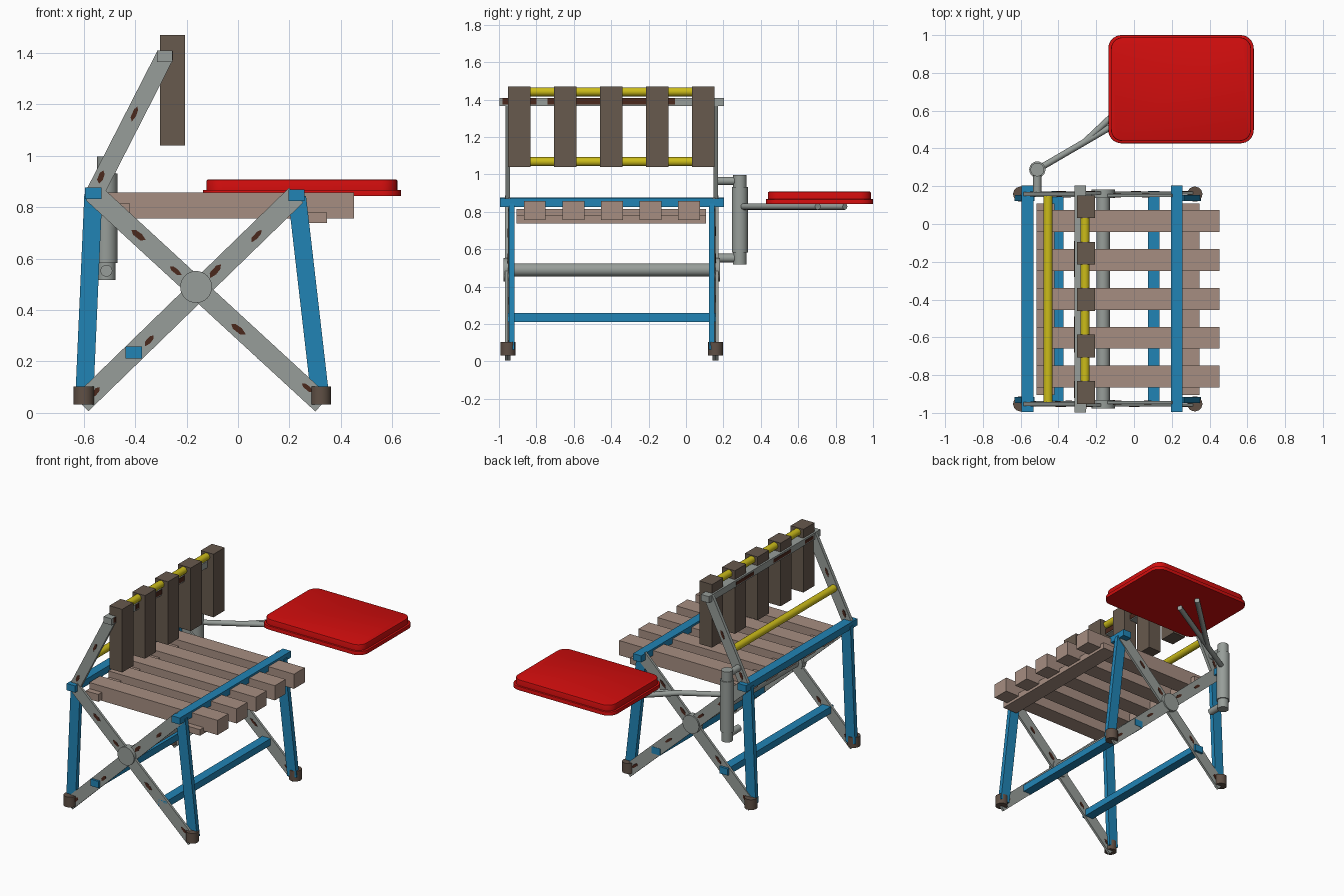
import bpy, bmesh, math, random
from mathutils import Vector, Matrix

if "Cube" in bpy.data.objects:
    bpy.data.objects.remove(bpy.data.objects["Cube"])

random.seed(4)


def material(name, rgb):
    m = bpy.data.materials.new(name)
    m.diffuse_color = (*rgb, 1)
    m.use_nodes = True
    m.node_tree.nodes["Principled BSDF"].inputs["Base Color"].default_value = m.diffuse_color
    return m


BLUE = material("blue paint", (0.015, 0.23, 0.46))
RED = material("red plastic", (0.64, 0.004, 0.004))
GREY = material("grey metal", (0.31, 0.34, 0.32))
TAN = material("light wood", (0.38, 0.27, 0.22))
DARK = material("dark wood", (0.135, 0.10, 0.075))
YELLOW = material("yellow paint", (0.60, 0.50, 0.01))
RUST = material("rust", (0.07, 0.021, 0.012))
FOOT = material("brown rubber", (0.115, 0.08, 0.06))


def finish(name, bm, mat, smooth=False):
    bmesh.ops.recalc_face_normals(bm, faces=bm.faces)
    me = bpy.data.meshes.new(name)
    bm.to_mesh(me)
    bm.free()
    me.materials.append(mat)
    ob = bpy.data.objects.new(name, me)
    bpy.context.collection.objects.link(ob)
    if smooth:
        bpy.ops.object.select_all(action='DESELECT')
        bpy.context.view_layer.objects.active = ob
        ob.select_set(True)
        bpy.ops.object.shade_smooth_by_angle(angle=math.radians(35))
    return ob


def box(name, x, y, z, mat):
    """Box from (min, max) ranges."""
    bm = bmesh.new()
    r = (x, y, z)
    c = Vector([(a + b) / 2 for a, b in r])
    s = [abs(b - a) for a, b in r]
    bmesh.ops.create_cube(bm, size=1, matrix=Matrix.Translation(c) @ Matrix.Diagonal((*s, 1)))
    return finish(name, bm, mat)


def rod(name, a, b, r, mat, r2=None, n=24):
    """Round bar between two points."""
    a, b = Vector(a), Vector(b)
    d = b - a
    m = Matrix.Translation((a + b) / 2) @ d.to_track_quat('Z', 'Y').to_matrix().to_4x4()
    bm = bmesh.new()
    bmesh.ops.create_cone(bm, cap_ends=True, segments=n, radius1=r, radius2=r2 or r,
                          depth=d.length, matrix=m)
    return finish(name, bm, mat, True)


def prism_y(name, pts, y0, y1, mat):
    """Outline in x,z extruded along y."""
    bm = bmesh.new()
    f = bm.faces.new([bm.verts.new((p[0], y0, p[1])) for p in pts])
    g = bmesh.ops.extrude_face_region(bm, geom=[f])["geom"]
    bmesh.ops.translate(bm, vec=(0, y1 - y0, 0), verts=[v for v in g if isinstance(v, bmesh.types.BMVert)])
    return finish(name, bm, mat)


def flat_bar(name, a, b, w, y, t, mat, rust=()):
    """Flat bar in the x,z plane with rust plates at given fractions along it."""
    a, b = Vector(a), Vector(b)
    d = (b - a).normalized()
    n = Vector((-d.y, d.x))
    h = w / 2
    prism_y(name, [a + n * h, b + n * h, b - n * h, a - n * h], y - t / 2, y + t / 2, mat)
    for f in rust:
        c = a.lerp(b, f) + n * random.uniform(-0.01, 0.01)
        l, k = random.uniform(0.026, 0.036), random.uniform(0.009, 0.014)
        pts = [c + d * l * u + n * k * v for u, v in
               ((-1, -.5), (-.2, -1), (.6, -.7), (1, .2), (.5, .9), (-.6, .7))]
        for s in (-1, 1):
            prism_y("rust_patch", pts, y + s * t / 2, y + s * (t / 2 + 0.002), RUST)


# Side frames: crossed bars, legs, back posts, pivot discs, feet
MID = -0.397
for side, s in (("left", -1), ("right", 1)):
    def Y(off):
        return MID + s * off
    flat_bar(f"cross_bar_rising_{side}", (-0.61, 0.035), (0.226, 0.847), 0.08, Y(0.548), 0.016, GREY,
             (0.06, 0.31, 0.63, 0.81))
    flat_bar(f"cross_bar_falling_{side}", (0.328, 0.035), (-0.565, 0.857), 0.08, Y(0.562), 0.016, GREY,
             (0.07, 0.36, 0.635, 0.8))
    flat_bar(f"back_post_{side}", (-0.56, 0.85), (-0.285, 1.388), 0.07, Y(0.556), 0.022, GREY, (0.12, 0.58))
    flat_bar(f"rear_leg_{side}", (-0.598, 0.06), (-0.563, 0.85), 0.07, Y(0.535), 0.03, BLUE)
    flat_bar(f"front_leg_{side}", (0.32, 0.06), (0.23, 0.84), 0.07, Y(0.535), 0.03, BLUE)
    rod(f"pivot_disc_{side}", (-0.163, Y(0.535), 0.49), (-0.163, Y(0.58), 0.49), 0.062, GREY, n=32)
    for end, x in (("rear", -0.60), ("front", 0.322)):
        rod(f"{end}_foot_{side}", (x, Y(0.555), 0.033), (x, Y(0.555), 0.103), 0.04, FOOT)

# Cross rails
box("rear_seat_rail", (-0.595, -0.532), (-0.995, 0.203), (0.832, 0.878), BLUE)
box("front_seat_rail", (0.196, 0.258), (-0.995, 0.203), (0.825, 0.87), BLUE)
box("rear_lower_rail", (-0.437, -0.374), (-0.967, 0.175), (0.212, 0.258), BLUE)
box("front_lower_rail", (0.073, 0.136), (-0.967, 0.175), (0.212, 0.258), BLUE)
box("top_back_rail", (-0.315, -0.254), (-0.998, 0.203), (1.366, 1.41), GREY)
rod("pivot_rod", (-0.163, -0.95, 0.49), (-0.163, 0.155, 0.49), 0.035, GREY)

# Rust streaks on the top back rail
for y0, y1 in ((-0.98, -0.80), (-0.74, -0.46), (-0.34, -0.06)):
    box("rail_rust_front", (-0.254, -0.252), (y0, y1), (1.374, 1.408), RUST)
    box("rail_rust_back", (-0.317, -0.315), (y0 + 0.06, y1 - 0.03), (1.375, 1.398), RUST)

# Seat slats and the boards that join them
for i in range(5):
    y = -0.808 + i * 0.206
    box(f"seat_slat_{i + 1}", (-0.515, 0.452), (y - 0.058, y + 0.058), (0.757, 0.857), TAN)
box("front_seat_board", (0.235, 0.347), (-0.905, 0.108), (0.739, 0.78), TAN)
box("rear_seat_board", (-0.515, -0.42), (-0.905, 0.108), (0.765, 0.815), TAN)

# Backrest slats and yellow rods
for i in range(5):
    y = -0.892 + i * 0.246
    box(f"back_slat_{i + 1}", (-0.303, -0.207), (y - 0.06, y + 0.06), (1.04, 1.47), DARK)
rod("upper_back_rod", (-0.259, -0.93, 1.442), (-0.259, 0.135, 1.442), 0.024, YELLOW)
rod("lower_back_rod", (-0.455, -0.945, 1.068), (-0.455, 0.15, 1.068), 0.024, YELLOW)

# Swivel column with brackets
cx, cy = -0.512, 0.288
rod("swivel_pin", (cx, cy, 0.518), (cx, cy, 0.998), 0.036, GREY)
rod("swivel_sleeve", (cx, cy, 0.583), (cx, cy, 0.932), 0.043, GREY)
rod("upper_bracket", (cx, 0.15, 0.965), (cx, cy, 0.965), 0.022, GREY)
rod("lower_bracket", (cx, 0.165, 0.553), (cx, cy, 0.553), 0.023, GREY)

# Forked arm under the tray
rod("tray_arm", (cx, cy, 0.828), (0.204, 0.705, 0.828), 0.017, GREY)
rod("tray_arm_fork", (-0.26, 0.435, 0.828), (0.18, 0.85, 0.828), 0.017, GREY)


# Tray: rim plate with a slightly smaller top
def rounded_plate(name, x, y, z, r, bevel, mat):
    bm = bmesh.new()
    vs = []
    for k, (px, py) in enumerate(((x[1] - r, y[1] - r), (x[0] + r, y[1] - r),
                                  (x[0] + r, y[0] + r), (x[1] - r, y[0] + r))):
        for j in range(9):
            a = math.pi / 2 * (k + j / 8)
            vs.append(bm.verts.new((px + r * math.cos(a), py + r * math.sin(a), z[0])))
    f = bm.faces.new(vs)
    g = bmesh.ops.extrude_face_region(bm, geom=[f])["geom"]
    top = [v for v in g if isinstance(v, bmesh.types.BMVert)]
    bmesh.ops.translate(bm, vec=(0, 0, z[1] - z[0]), verts=top)
    edges = [e for e in bm.edges if e.verts[0] in top and e.verts[1] in top]
    bmesh.ops.bevel(bm, geom=edges, offset=bevel, segments=2, affect='EDGES', profile=0.5)
    return finish(name, bm, mat, True)


rounded_plate("tray_rim", (-0.136, 0.634), (0.427, 1.0), (0.843, 0.868), 0.07, 0.003, RED)
rounded_plate("tray_top", (-0.122, 0.62), (0.439, 0.988), (0.86, 0.908), 0.062, 0.005, RED)
